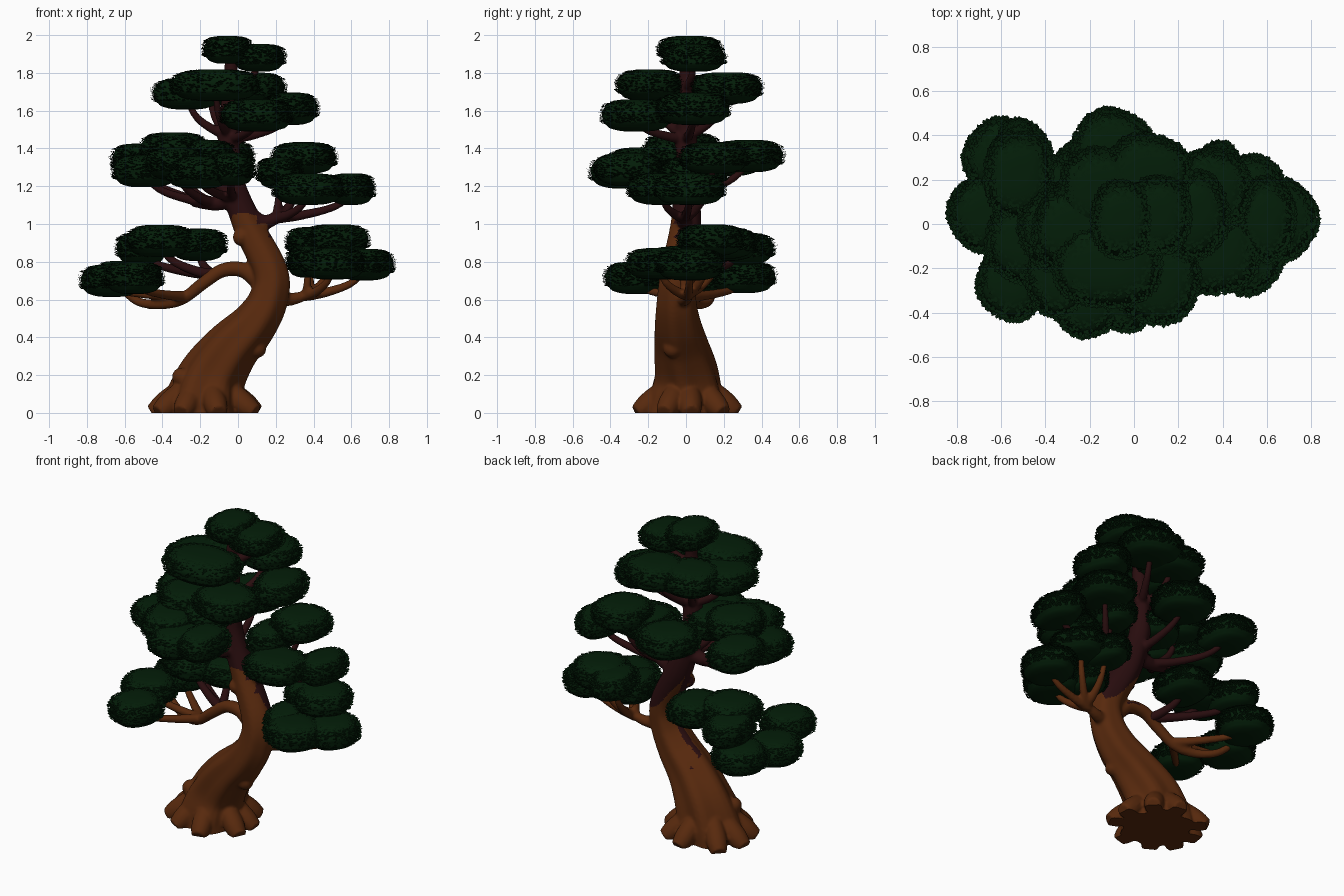
import bpy, bmesh, math, random
from mathutils import Vector

if "Cube" in bpy.data.objects:
    bpy.data.objects.remove(bpy.data.objects["Cube"])
random.seed(4)

def material(name, rgb):
    m = bpy.data.materials.new(name)
    m.diffuse_color = (*rgb, 1)
    m.use_nodes = True
    m.node_tree.nodes["Principled BSDF"].inputs["Base Color"].default_value = m.diffuse_color
    return m

BARK = material("warm bark", (0.096, 0.022, 0.004))
DARK = material("dark bark", (0.022, 0.004, 0.0045))
LEAF = material("deep green leaf", (0.001, 0.0125, 0.0025))
UP = Vector((0, 0, 1))

def make_object(name, bm, mats):
    me = bpy.data.meshes.new(name)
    bm.to_mesh(me)
    bm.free()
    ob = bpy.data.objects.new(name, me)
    bpy.context.collection.objects.link(ob)
    for m in mats:
        me.materials.append(m)
    return ob

def spline(pts, steps):
    """Catmull-Rom through (x, y, z, radius)."""
    p = [Vector(q) for q in pts]
    p = [2 * p[0] - p[1]] + p + [2 * p[-1] - p[-2]]
    out = []
    for i in range(1, len(p) - 2):
        a, b, c, d = p[i - 1:i + 3]
        for s in range(steps):
            t = s / steps
            out.append((2 * b + (c - a) * t + (2 * a - 5 * b + 4 * c - d) * t * t
                        + (3 * b - a - 3 * c + d) * t ** 3) / 2)
    return out + [p[-2]]

def tube(bm, pts, steps=5, sides=14, ridge=0.0):
    """Capped tube along a path; ridge adds twisting lobes that fade with height."""
    path = spline(pts, steps)
    rings, side = [], None
    for i, q in enumerate(path):
        tan = (path[min(i + 1, len(path) - 1)].xyz - path[max(i - 1, 0)].xyz).normalized()
        side = tan.orthogonal() if side is None else side - tan * side.dot(tan)
        side.normalize()
        other = tan.cross(side)
        ring = []
        for k in range(sides):
            a = math.tau * k / sides
            r = q.w * (1 + ridge * max(0.2, 1 - q.z) * math.sin(6 * a + 3 * q.z))
            ring.append(bm.verts.new(q.xyz + (side * math.cos(a) + other * math.sin(a)) * r))
        rings.append(ring)
    for a, b in zip(rings, rings[1:]):
        for k in range(sides):
            bm.faces.new((a[k], a[(k + 1) % sides], b[(k + 1) % sides], b[k]))
    bm.faces.new(rings[0][::-1])
    bm.faces.new(rings[-1])

def limb(bm, r0, r1, *pts):
    n = len(pts) - 1
    tube(bm, [(*p, r0 + (r1 - r0) * i / n) for i, p in enumerate(pts)])

def twig(bm, start, end, r0=.03):
    """Branch that runs out level and then sweeps up to a foliage cushion."""
    d = end - start
    limb(bm, r0, .016, start, start + d * .35 - UP * d.z * .2,
         start + d * .75 - UP * d.z * .25, end)

def power(v, e):
    return math.copysign(abs(v) ** e, v)

def foliage(name, loc, rad, leaves=1000, rows=22, cols=44):
    """Flattened, ridged cushion covered in small outward-pointing leaves."""
    rad = rad - Vector((.012, .01, .004))
    ph = random.uniform(0, math.tau)

    def point(lat, a):
        r = power(math.cos(lat), .65) * (1 + .03 * math.sin(4 * a + ph) + .02 * math.sin(lat * 13))
        return loc + Vector((rad.x * r * math.cos(a), rad.y * r * math.sin(a),
                             rad.z * power(math.sin(lat), .85)))
    bm = bmesh.new()
    rings = [[bm.verts.new(point(math.pi * (j / rows - .5), math.tau * k / cols)) for k in range(cols)]
             for j in range(1, rows)]
    for a, b in zip(rings, rings[1:]):
        for k in range(cols):
            bm.faces.new((a[k], a[(k + 1) % cols], b[(k + 1) % cols], b[k]))
    bm.faces.new(rings[0][::-1])
    bm.faces.new(rings[-1])
    for f in bm.faces:
        f.smooth = True
    for _ in range(leaves):
        lat, a = math.asin(random.uniform(-.5, .99)), random.uniform(0, math.tau)
        out = Vector((math.cos(a), math.sin(a), 0))
        across = Vector((-out.y, out.x, 0)) * .009
        nrm = (out * math.cos(lat) * .6 + UP * math.sin(lat)).normalized()
        fwd = out * random.uniform(.012, .024) + UP * (.008 - .012 * max(0, math.sin(lat)))
        p = point(lat, a) - nrm * .002
        mid = p + fwd * .5 + nrm * .004
        bm.faces.new([bm.verts.new(v) for v in (p, mid - across, p + fwd + nrm * .002, mid + across)])
    make_object(name, bm, [LEAF])

# S-shaped trunk
wood = bmesh.new()
tube(wood, [(-.18, 0, -.06, .215), (-.17, 0, .07, .2), (-.13, 0, .2, .17), (-.035, -.025, .34, .143),
            (.085, -.045, .47, .12), (.16, -.05, .6, .103), (.17, -.04, .75, .093), (.05, 0, 1, .08),
            (-.03, 0, 1.22, .065), (-.05, 0, 1.4, .06), (-.035, 0, 1.88, .032)],
     steps=7, sides=36, ridge=.09)

# flared roots around the base, each lowering as it spreads
for k in range(9):
    a = math.tau * (k + .2) / 9 + random.uniform(-.13, .13)
    f = random.uniform(.95, 1.05)
    tube(wood, [(-.175 + r * f * math.cos(a), .01 + r * f * .92 * math.sin(a), z, w)
                for r, z, w in ((.1, .15, .05), (.19, .075, .062), (.245, .03, .06), (.29, 0, .045))])

# bark knobs
for loc, r in (((-.3, -.06, .19), .05), ((.02, -.04, .93), .048), ((.1, -.07, .34), .05)):
    ball = bmesh.ops.create_icosphere(wood, subdivisions=3, radius=r)["verts"]
    bmesh.ops.translate(wood, verts=ball, vec=loc)

# main limbs
limb(wood, .045, .02, (.12, -.02, .68), (.03, -.01, .755), (-.08, 0, .755), (-.18, 0, .69),
     (-.3, .02, .6), (-.42, .06, .575), (-.53, .12, .59), (-.62, .15, .66))
limb(wood, .045, .02, (.19, -.03, .6), (.3, 0, .605), (.4, .02, .64))
limb(wood, .055, .03, (0, 0, 1.1), (.12, -.01, 1.01), (.22, -.01, 1.04))
limb(wood, .05, .03, (0, 0, 1.14), (-.12, -.01, 1.11), (-.24, -.01, 1.12))

def tier(name, fork, pads, ry=.185, rz=.088, dark=False):
    """Cushions given as x, y, z and half width, each fed by a twig from the fork."""
    for i, (x, y, z, rx) in enumerate(pads):
        loc = Vector((x, y, z))
        bm = bmesh.new() if dark else wood
        twig(bm, Vector(fork), loc - UP * .04)
        if dark:
            for f in bm.faces:
                f.smooth = True
            make_object(f"{name}_twig_{i + 1}", bm, [DARK])
        foliage(f"{name}_foliage_{i + 1}", loc, Vector((rx, ry, rz)))

# foliage tiers, top to bottom
tier("crown", (-.04, 0, 1.72), [(-.055, .02, 1.922, .14), (.11, .04, 1.88, .15)], .178, .078)
tier("upper_high", (-.045, 0, 1.47), [(-.27, -.02, 1.69, .19), (-.12, -.19, 1.735, .25),
                                      (.06, .22, 1.72, .2), (-.15, .16, 1.71, .19)], .19)
tier("upper_low", (-.045, 0, 1.45), [(.28, .04, 1.61, .15), (.1, -.26, 1.575, .2)], .195, .09)
tier("middle_left", (-.13, -.01, 1.11), [(-.34, -.02, 1.4, .18), (-.52, .22, 1.34, .16),
                                         (-.49, -.07, 1.28, .18), (-.33, -.22, 1.32, .17)], .2, .09)
tier("middle_back", (-.03, 0, 1.16), [(-.1, .33, 1.36, .19), (-.18, -.05, 1.36, .17)], .19, .09)
tier("middle_front", (-.03, 0, 1.14), [(-.21, -.32, 1.275, .18), (-.04, -.3, 1.29, .14)], .19, .092)
tier("middle_right", (.2, -.01, 1.03),
     [(.35, .15, 1.35, .18), (.6, .02, 1.185, .13), (.37, -.13, 1.185, .2), (.22, .04, 1.27, .13)], .19)
tier("low_left_high", (-.12, 0, .73),
     [(-.41, .13, .91, .19), (-.21, .2, .89, .16), (-.51, .28, .87, .14)], .19, .09, dark=True)
tier("low_left_low", (-.28, .02, .615),
     [(-.67, .05, .7, .17), (-.55, -.26, .715, .16), (-.6, .3, .72, .17)], .175, .09)
tier("low_right_high", (.38, .01, .63), [(.52, .13, .915, .18), (.38, .19, .9, .13)], .18)
tier("low_right_low", (.36, .01, .62), [(.67, .02, .785, .16), (.5, -.14, .79, .18), (.37, -.02, .8, .12)], .18)

# fuse trunk, roots and limbs into one smooth skin
trunk = make_object("trunk_roots_and_limbs", wood, [BARK, DARK])
bpy.context.view_layer.objects.active = trunk
trunk.select_set(True)
mod = trunk.modifiers.new("fuse", "REMESH")
mod.mode, mod.voxel_size = "VOXEL", 0.0095
bpy.ops.object.modifier_apply(modifier="fuse")
mod = trunk.modifiers.new("soften", "SMOOTH")
mod.factor, mod.iterations = 0.5, 4
bpy.ops.object.modifier_apply(modifier="soften")

# flat base, and dark bark on the upper trunk and in the hollows
bm = bmesh.new()
bm.from_mesh(trunk.data)
bmesh.ops.bisect_plane(bm, geom=bm.verts[:] + bm.edges[:] + bm.faces[:], plane_co=(0, 0, 0),
                       plane_no=UP, clear_inner=True)
bmesh.ops.holes_fill(bm, edges=[e for e in bm.edges if e.is_boundary], sides=0)
bm.normal_update()
for f in bm.faces:
    c, n = f.calc_center_median(), f.normal
    top = c.z > 1.0 - .28 * max(0, .6 * n.x + .8 * n.y) + .06 * max(0, -n.y) * (c.x < .1)
    hollow = n.x < -.5 and -.12 < n.y < .55 and .42 < c.z < 1 and c.x > -.1
    right_limb = c.z > .93 and c.x > .16
    low_limb = c.z < .95 and abs(c.x - .1) > .2
    f.material_index = int((top or hollow or right_limb) and not low_limb)
    f.smooth = c.z > .0005
bm.to_mesh(trunk.data)
bm.free()
